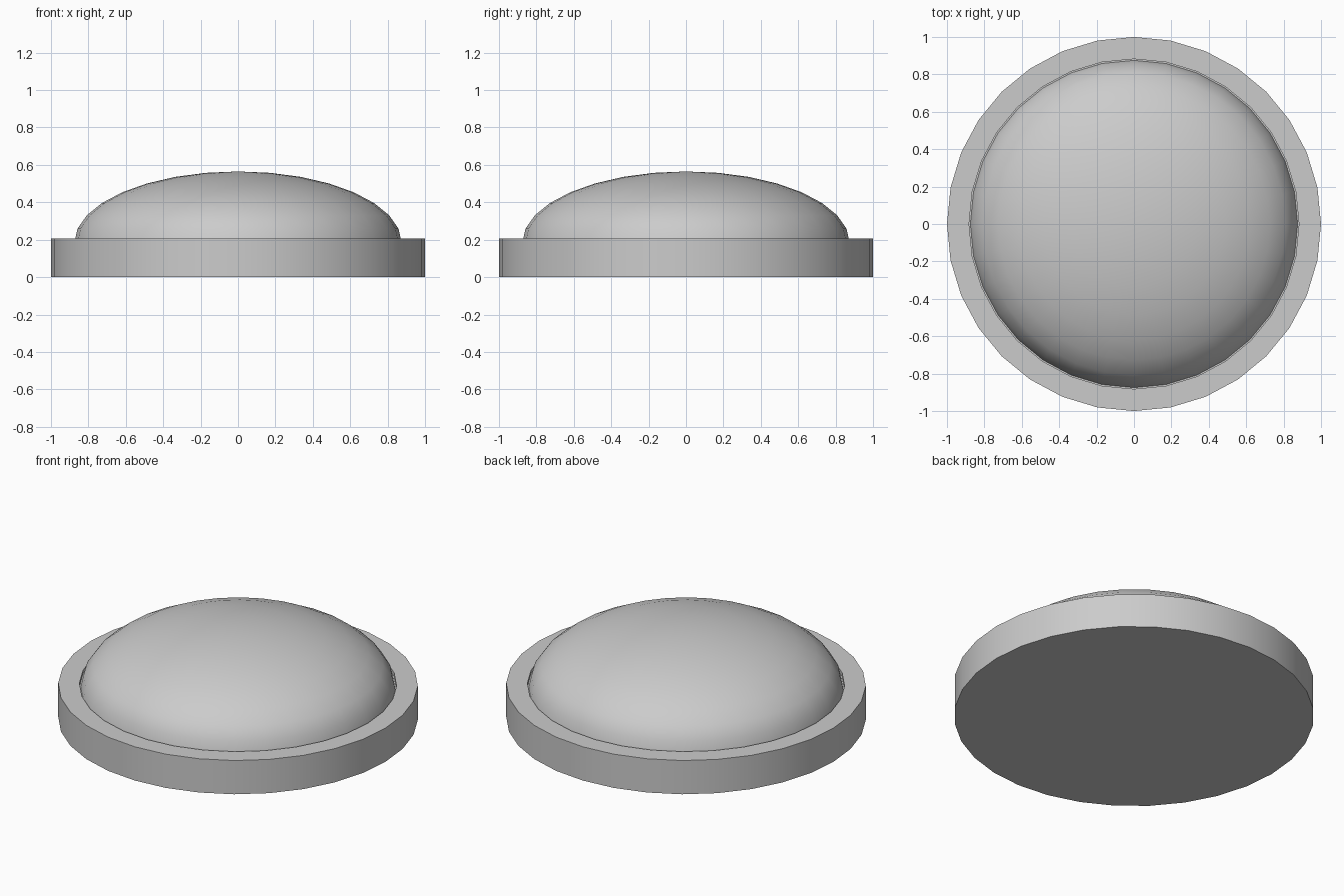
import bpy, bmesh, math

if "Cube" in bpy.data.objects:
    bpy.data.objects.remove(bpy.data.objects["Cube"])

SIDES = 32
DOME_R, DOME_H, DOME_Z = 0.875, 0.38, 0.185


def lathe(name, profile):
    """Revolve an (r, z) profile about the z axis."""
    bm = bmesh.new()
    verts = [bm.verts.new((r, 0, z)) for r, z in profile]
    edges = [bm.edges.new(pair) for pair in zip(verts, verts[1:])]
    bmesh.ops.spin(bm, geom=verts + edges, axis=(0, 0, 1), cent=(0, 0, 0),
                   angle=math.tau, steps=SIDES, use_duplicate=False)
    bmesh.ops.remove_doubles(bm, verts=bm.verts, dist=1e-4)
    bmesh.ops.recalc_face_normals(bm, faces=bm.faces)
    # Make sure the surface faces upward/outward
    top = max(bm.faces, key=lambda f: f.calc_center_median().z)
    if top.normal.z < 0:
        bmesh.ops.reverse_faces(bm, faces=bm.faces)
    mesh = bpy.data.meshes.new(name)
    bm.to_mesh(mesh)
    bm.free()
    obj = bpy.data.objects.new(name, mesh)
    bpy.context.collection.objects.link(obj)
    bpy.ops.object.select_all(action='DESELECT')
    obj.select_set(True)
    bpy.context.view_layer.objects.active = obj
    bpy.ops.object.shade_smooth_by_angle(angle=math.radians(30))
    return obj


# Round base with a raised rim and a thin groove around the dome
lathe("base_rim", [(0, 0), (1, 0), (1, 0.207), (0.882, 0.207),
                   (0.882, DOME_Z), (DOME_R, DOME_Z)])

# Flattened hemispherical dome
steps = [math.radians(11.25 * k) for k in range(9)]
lathe("dome", [(DOME_R * math.sin(a), DOME_Z + DOME_H * math.cos(a))
               for a in steps])
